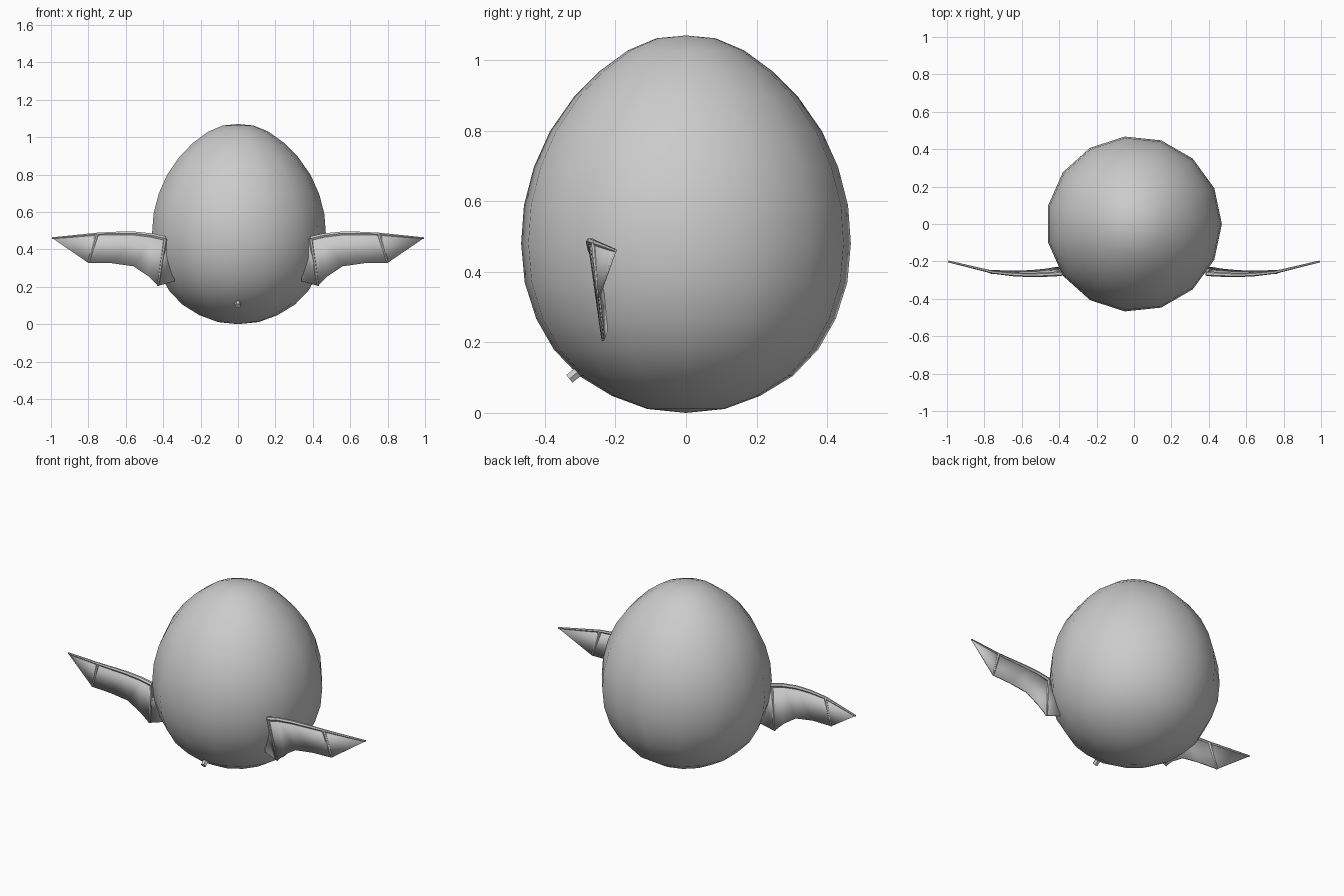
import bpy, bmesh, math
from mathutils import Vector

cube = bpy.data.objects.get("Cube")
if cube:
    bpy.data.objects.remove(cube, do_unlink=True)

# Single plain grey
grey = bpy.data.materials.new("plain_grey")
grey.use_nodes = True
grey.diffuse_color = (0.6, 0.6, 0.6, 1)
grey.node_tree.nodes["Principled BSDF"].inputs["Base Color"].default_value = (0.6, 0.6, 0.6, 1)


def select_only(obj):
    bpy.ops.object.select_all(action='DESELECT')
    obj.select_set(True)
    bpy.context.view_layer.objects.active = obj


def finish(name, bm, angle):
    bmesh.ops.recalc_face_normals(bm, faces=bm.faces[:])
    mesh = bpy.data.meshes.new(name)
    bm.to_mesh(mesh)
    bm.free()
    mesh.materials.append(grey)
    obj = bpy.data.objects.new(name, mesh)
    bpy.context.collection.objects.link(obj)
    select_only(obj)
    bpy.ops.object.shade_smooth_by_angle(angle=math.radians(angle))
    return obj


def rod(name, points, radii):
    """Tapered tube with capped ends along a path."""
    curve = bpy.data.curves.new(name, 'CURVE')
    curve.dimensions = '3D'
    curve.bevel_depth = 1.0
    curve.bevel_resolution = 1
    curve.use_fill_caps = True
    spline = curve.splines.new('POLY')
    spline.points.add(len(points) - 1)
    for sp, co, r in zip(spline.points, points, radii):
        sp.co = (*co, 1)
        sp.radius = r
    curve.materials.append(grey)
    obj = bpy.data.objects.new(name, curve)
    bpy.context.collection.objects.link(obj)
    select_only(obj)
    bpy.ops.object.convert(target='MESH')
    bpy.ops.object.shade_smooth_by_angle(angle=math.radians(50))


# Egg body: fifteen-sided turned profile (radius, height)
SIDES = 15
profile = [(0.11, 0.011), (0.211, 0.048), (0.305, 0.105), (0.377, 0.18),
           (0.427, 0.267), (0.46, 0.37), (0.47, 0.48), (0.462, 0.588),
           (0.434, 0.696), (0.388, 0.798), (0.32, 0.895), (0.246, 0.969),
           (0.165, 1.028), (0.084, 1.062)]
bm = bmesh.new()
rings = []
for r, z in profile:
    rings.append([bm.verts.new((r * math.cos(math.tau * i / SIDES),
                                r * math.sin(math.tau * i / SIDES), z))
                  for i in range(SIDES)])
bottom, top = bm.verts.new((0, 0, 0)), bm.verts.new((0, 0, 1.07))
for i in range(SIDES):
    j = (i + 1) % SIDES
    for a, b in zip(rings, rings[1:]):
        bm.faces.new((a[i], a[j], b[j], b[i]))
    bm.faces.new((bottom, rings[0][j], rings[0][i]))
    bm.faces.new((top, rings[-1][i], rings[-1][j]))
finish("egg_body", bm, 60)

# Small peg low on the front
outward = Vector((0, -0.78, -0.62))
base = Vector((0, -0.28, 0.137))
rod("front_peg", [base, base + outward * 0.065], [0.016, 0.016])

# Wing ribs from root to tip: upper and lower ends
upper = [(0.34, -0.235, 0.44), (0.388, -0.265, 0.458), (0.46, -0.27, 0.475),
         (0.55, -0.273, 0.485), (0.64, -0.27, 0.486), (0.754, -0.258, 0.482)]
lower = [(0.34, -0.225, 0.23), (0.428, -0.235, 0.205), (0.48, -0.243, 0.257),
         (0.56, -0.25, 0.31), (0.674, -0.252, 0.326), (0.80, -0.247, 0.328)]
tip = (0.993, -0.2, 0.46)

for side, s in (("left", 1), ("right", -1)):
    def flip(p):
        return Vector((p[0] * s, p[1], p[2]))

    # Thin wing skin
    bm = bmesh.new()
    u = [bm.verts.new(flip(p)) for p in upper]
    l = [bm.verts.new(flip(p)) for p in lower]
    t = bm.verts.new(flip(tip))
    for k in range(len(u) - 1):
        bm.faces.new((u[k], u[k + 1], l[k + 1], l[k]))
    bm.faces.new((u[-1], t, l[-1]))
    skin = finish(side + "_wing_skin", bm, 25)
    solid = skin.modifiers.new("thickness", 'SOLIDIFY')
    solid.thickness = 0.006
    solid.offset = 0

    # Arm along the leading edge and two finger bones
    arm = [flip(p) for p in upper[1:] + [tip]]
    rod(side + "_wing_arm", arm, [0.013, 0.012, 0.011, 0.01, 0.008, 0.005])
    for label, k in (("inner", 1), ("outer", 5)):
        rod(f"{side}_wing_{label}_finger", [flip(upper[k]), flip(lower[k])], [0.011, 0.005])
